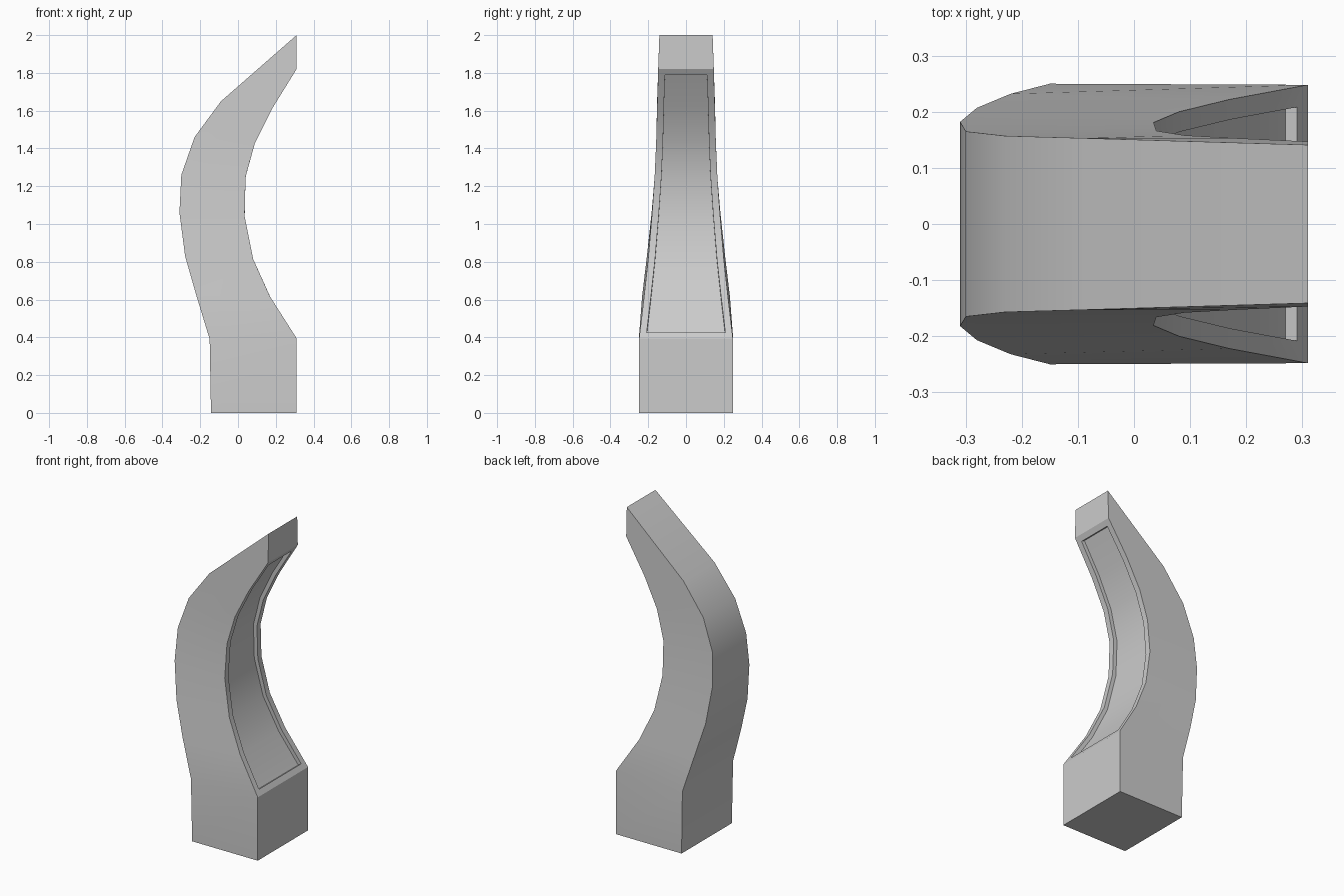
import bpy, bmesh, math

if "Cube" in bpy.data.objects:
    bpy.data.objects.remove(bpy.data.objects["Cube"])

# Stations up the curved post: outer x, z, half width | inner x, z, half width
stations = [
    ((-0.143, 0.00, 0.248), (0.31, 0.00, 0.248)),
    ((-0.15, 0.39, 0.25), (0.31, 0.395, 0.248)),
    ((-0.22, 0.62, 0.232), (0.17, 0.615, 0.222)),
    ((-0.28, 0.83, 0.207), (0.08, 0.815, 0.200)),
    ((-0.31, 1.06, 0.182), (0.035, 1.04, 0.181)),
    ((-0.30, 1.26, 0.165), (0.04, 1.25, 0.166)),
    ((-0.23, 1.46, 0.157), (0.09, 1.43, 0.158)),
    ((-0.09, 1.65, 0.153), (0.18, 1.61, 0.153)),
    ((0.31, 2.00, 0.141), (0.31, 1.82, 0.147)),
]

bm = bmesh.new()
rings = []
for (xo, zo, wo), (xi, zi, wi) in stations:
    rings.append([bm.verts.new(p) for p in
                  ((xo, -wo, zo), (xi, -wi, zi), (xi, wi, zi), (xo, wo, zo))])

# Skin the post and remember the concave inner strip
strip = []
for k, (a, b) in enumerate(zip(rings, rings[1:])):
    for i in range(4):
        j = (i + 1) % 4
        f = bm.faces.new((a[i], a[j], b[j], b[i]))
        if i == 1 and k > 0:
            strip.append(f)
bm.faces.new(rings[0][::-1])
bm.faces.new(rings[-1])
bm.normal_update()

# Framed recess along the inner curve
bmesh.ops.inset_region(bm, faces=strip, thickness=0.036, use_even_offset=True)
bm.normal_update()
bmesh.ops.inset_region(bm, faces=strip, thickness=0.0005, depth=-0.024,
                       use_even_offset=True)
bm.normal_update()

mesh = bpy.data.meshes.new("curved_post")
bm.to_mesh(mesh)
bm.free()
post = bpy.data.objects.new("curved_post", mesh)
bpy.context.collection.objects.link(post)

# Smooth the gentle curves, keep the edges crisp
bpy.context.view_layer.objects.active = post
post.select_set(True)
bpy.ops.object.shade_smooth_by_angle(angle=math.radians(30))
